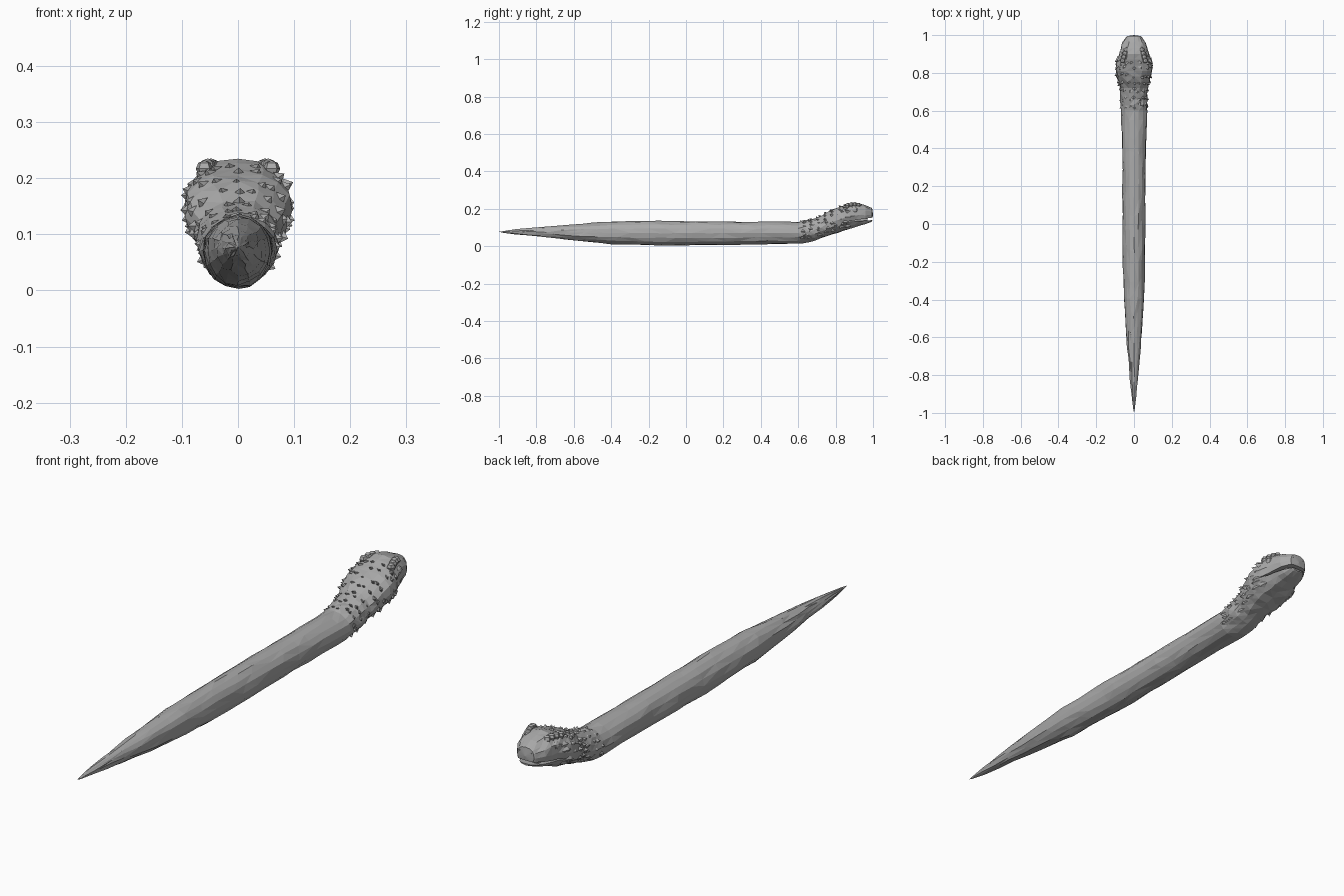
import bpy, bmesh, math, random
from mathutils import Vector

random.seed(4)
cube = bpy.data.objects.get("Cube")
if cube:
    bpy.data.objects.remove(cube)

grey = bpy.data.materials.new("stone grey")
grey.use_nodes = True
grey.diffuse_color = (0.4, 0.4, 0.4, 1)
grey.node_tree.nodes["Principled BSDF"].inputs["Base Color"].default_value = (0.4, 0.4, 0.4, 1)


def finish(bm, name):
    bmesh.ops.recalc_face_normals(bm, faces=bm.faces)
    mesh = bpy.data.meshes.new(name)
    bm.to_mesh(mesh)
    bm.free()
    mesh.materials.append(grey)
    obj = bpy.data.objects.new(name, mesh)
    bpy.context.collection.objects.link(obj)
    return obj


# Body stations: y, bottom, top, half width
STATIONS = [(-0.98, .072, .080, .004), (-.8, .052, .101, .022), (-.6, .030, .115, .041),
            (-.4, .011, .131, .055), (-.1, .002, .135, .060), (.3, .008, .131, .061),
            (.6, .013, .130, .069), (.66, .022, .142, .071), (.72, .040, .162, .072),
            (.76, .055, .184, .088), (.81, .072, .207, .097), (.86, .087, .224, .097),
            (.90, .099, .231, .078), (.94, .111, .224, .069), (.975, .120, .214, .056),
            (.995, .132, .203, .036)]


def section(y):
    for a, b in zip(STATIONS, STATIONS[1:]):
        if y <= b[0]:
            t = (y - a[0]) / (b[0] - a[0])
            return [p + (q - p) * t for p, q in zip(a[1:], b[1:])]
    return list(STATIONS[-1][1:])


def surface(y, angle):
    """Point on the skin; the head is boxier and wider toward its crown."""
    low, high, half = section(y)
    head = min(max((y - .7) / .12, 0), 1)
    c, s = math.cos(angle), math.sin(angle)
    power = 1 - .25 * head
    x = math.copysign(abs(c) ** power, c) * half
    x *= 1 + head * (.10 * s if s < 0 else -.04 * s)
    z = (low + high) / 2 + math.copysign(abs(s) ** power, s) * (high - low) / 2
    return Vector((x, y, z))


# Faceted body lofted from tail to snout
SIDES = 16
bm = bmesh.new()
ys = [-.98 + i * .085 for i in range(19)] + [.6 + i * .03 for i in range(14)] + [.995]
rings = []
for y in ys:
    rough = .004 if y > .6 else .0022
    ring = []
    for k in range(SIDES):
        p = surface(y, math.tau * k / SIDES)
        slide = random.uniform(-.02, .02) if -.9 < y < .5 else 0
        p += Vector((random.uniform(-1, 1), 0, random.uniform(-1, 1))) * rough * (abs(y) < .97)
        p.y += slide
        p.z = max(p.z, 0)
        ring.append(bm.verts.new(p))
    rings.append(ring)
for a, b in zip(rings, rings[1:]):
    for k in range(SIDES):
        n = (k + 1) % SIDES
        bm.faces.new((a[k], a[n], b[n], b[k]))
for ring, tip in ((rings[0], (0, -1, .077)), (rings[-1], (0, 1, .17))):
    v = bm.verts.new(tip)
    for k in range(SIDES):
        bm.faces.new((ring[k], ring[(k + 1) % SIDES], v))
bmesh.ops.triangulate(bm, faces=bm.faces)
body = finish(bm, "body_and_head")

# Mouth slit, a thin wedge opening toward the snout
bm = bmesh.new()
outline = [(.84, .128), (1.05, .143), (1.05, .160), (.93, .143)]
loops = [[bm.verts.new((x, y, z)) for y, z in outline] for x in (-.2, .2)]
bm.faces.new(loops[0])
bm.faces.new(loops[1])
for k in range(4):
    n = (k + 1) % 4
    bm.faces.new((loops[0][k], loops[0][n], loops[1][n], loops[1][k]))
cutter = finish(bm, "mouth_cutter")
cutter.hide_render = True
cut = body.modifiers.new("mouth", 'BOOLEAN')
cut.operation = 'DIFFERENCE'
cut.object = cutter
bpy.context.view_layer.objects.active = body
bpy.ops.object.modifier_apply(modifier=cut.name)
bpy.data.objects.remove(cutter)

# Tongue bed filling the inner mouth
bm = bmesh.new()
bmesh.ops.create_cube(bm, size=1)
for v in bm.verts:
    v.co = Vector((v.co.x * .07, .91 + v.co.y * .12, .143 + v.co.z * .03 + v.co.y * .012))
finish(bm, "mouth_lining")


def lump(bm, centre, size, segments=7, rows=5):
    made = bmesh.ops.create_uvsphere(bm, u_segments=segments, v_segments=rows, radius=1)
    for v in made["verts"]:
        v.co = Vector(centre) + Vector([a * b for a, b in zip(v.co, size)])


# Eyes, brows and nostrils on both sides
for side, label in ((1, "left"), (-1, "right")):
    bm = bmesh.new()
    lump(bm, (side * .066, .90, .192), (.013, .019, .016), 8, 6)
    finish(bm, label + "_eye")
    bm = bmesh.new()
    for i in range(4):
        lump(bm, (side * (.060 - .006 * i), .865 + i * .019, .217 + .004 * math.sin(i)),
             (.016, .016, .015), 5, 4)
    finish(bm, label + "_brow")
    bm = bmesh.new()
    lump(bm, (side * .026, .982, .186), (.013, .015, .014), 6, 4)
    finish(bm, label + "_nostril")

# Raised pointed scales on the neck and cheeks, swept backward
bm = bmesh.new()
for y in (.63, .67, .71, .75, .79, .83, .86):
    for k in range(13):
        angle = math.radians(-40 + k * 260 / 12 + random.uniform(-7, 7))
        py = y + random.uniform(-.012, .012)
        p = surface(py, angle)
        low, high, half = section(py)
        out = Vector((p.x, 0, p.z - (low + high) / 2)).normalized()
        across = Vector((-out.z, 0, out.x))
        rise = random.uniform(.003, .010) * (.6 if abs(out.x) < .5 else 1)
        base = p - out * .006
        tip = bm.verts.new(p + out * rise + Vector((0, -.012, 0)))
        corners = [bm.verts.new(base + across * dx + Vector((0, dy, 0)))
                   for dx, dy in ((-.013, 0), (0, .022), (.013, 0), (0, -.008))]
        bm.faces.new(corners)
        for i in range(4):
            bm.faces.new((corners[i], corners[(i + 1) % 4], tip))
finish(bm, "neck_scales")
